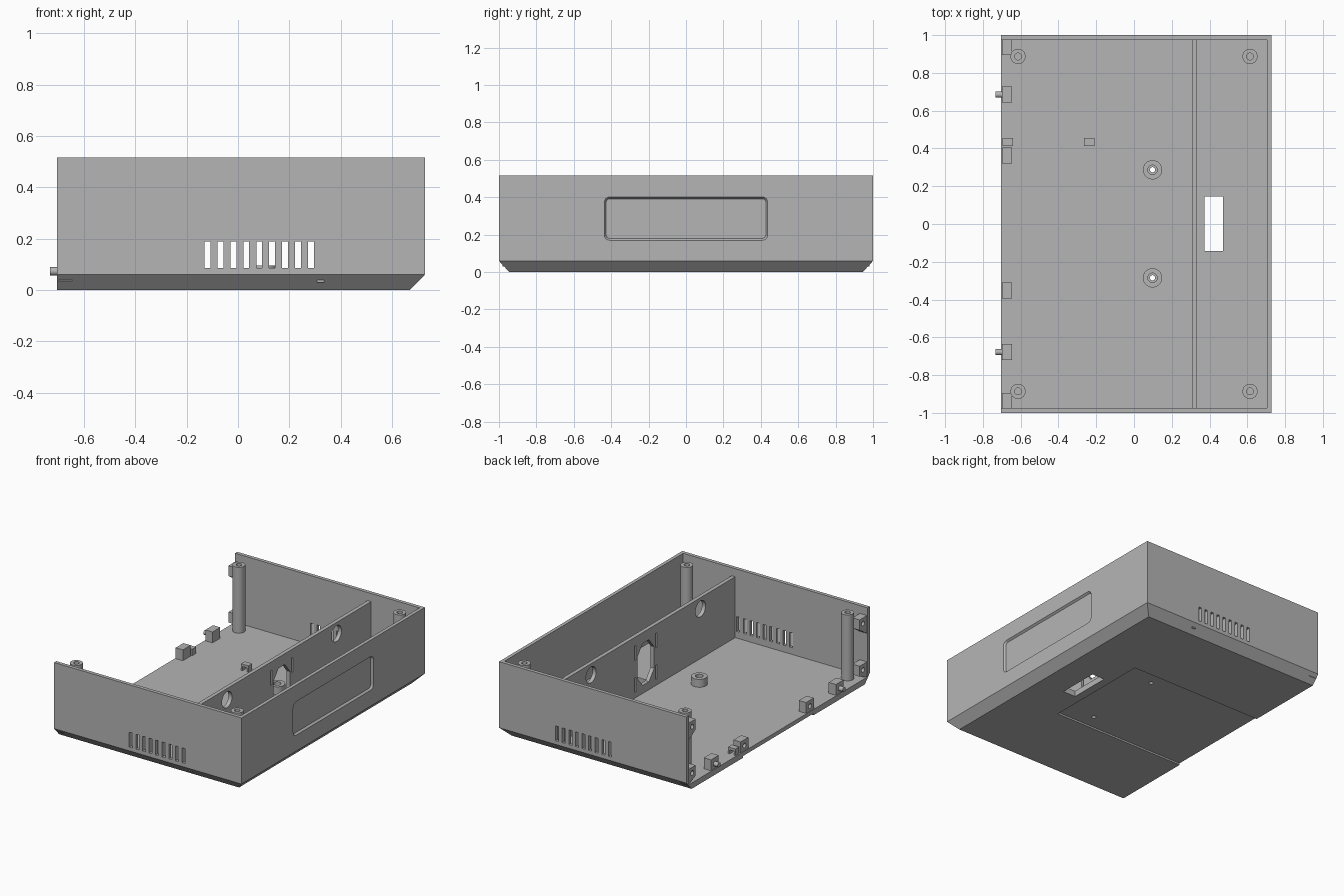
import bpy, bmesh, math
from mathutils import Vector

if "Cube" in bpy.data.objects:
    bpy.data.objects.remove(bpy.data.objects["Cube"])

grey = bpy.data.materials.new("plain grey")
grey.use_nodes = True
grey.diffuse_color = (0.46, 0.46, 0.46, 1)
grey.node_tree.nodes["Principled BSDF"].inputs["Base Color"].default_value = grey.diffuse_color


def loft(name, rings):
    """Closed solid through rings of equal point count."""
    bm = bmesh.new()
    loops = [[bm.verts.new(p) for p in ring] for ring in rings]
    n = len(loops[0])
    for a, b in zip(loops, loops[1:]):
        for i in range(n):
            j = (i + 1) % n
            bm.faces.new((a[i], a[j], b[j], b[i]))
    bm.faces.new(loops[0])
    bm.faces.new(loops[-1])
    bmesh.ops.recalc_face_normals(bm, faces=bm.faces[:])
    mesh = bpy.data.meshes.new(name)
    bm.to_mesh(mesh)
    bm.free()
    mesh.materials.append(grey)
    ob = bpy.data.objects.new(name, mesh)
    bpy.context.scene.collection.objects.link(ob)
    return ob


def rect(x0, x1, y0, y1, z):
    return [(x0, y0, z), (x1, y0, z), (x1, y1, z), (x0, y1, z)]


def box(name, x0, x1, y0, y1, z0, z1):
    return loft(name, [rect(x0, x1, y0, y1, z) for z in (z0, z1)])


def prism_x(name, profile, x0, x1):
    """Extrude a (y, z) profile along x."""
    return loft(name, [[(x, y, z) for y, z in profile] for x in (x0, x1)])


def circle(cx, cy, r, n=32):
    return [(cx + r * math.cos(math.tau * i / n), cy + r * math.sin(math.tau * i / n))
            for i in range(n)]


def rod_z(name, x, y, r, z0, z1):
    return loft(name, [[(px, py, z) for px, py in circle(x, y, r)] for z in (z0, z1)])


def rod_x(name, y, z, r, x0, x1):
    return prism_x(name, circle(y, z, r), x0, x1)


def cut(ob, *cutters):
    """Subtract each cutter and bake the result."""
    for c in cutters:
        c.hide_render = True
        mod = ob.modifiers.new("cut", "BOOLEAN")
        mod.operation, mod.solver, mod.object = "DIFFERENCE", "EXACT", c
        deps = bpy.context.evaluated_depsgraph_get()
        mesh = bpy.data.meshes.new_from_object(ob.evaluated_get(deps))
        ob.modifiers.clear()
        ob.data = mesh
        bpy.data.objects.remove(c)
    return ob


def smooth(ob):
    bpy.ops.object.select_all(action="DESELECT")
    ob.select_set(True)
    bpy.context.view_layer.objects.active = ob
    bpy.ops.object.shade_smooth_by_angle(angle=math.radians(35))


def rounded(hy, hz, r, cz):
    """Rounded rectangle as (y, z) points."""
    pts = []
    for k, (sy, sz) in enumerate(((1, 1), (-1, 1), (-1, -1), (1, -1))):
        for i in range(7):
            a = math.pi / 2 * (k + i / 6)
            pts.append((sy * (hy - r) + r * math.cos(a), cz + sz * (hz - r) + r * math.sin(a)))
    return pts


BACK, SIDE, TOP, FLOOR, IN_Y = -0.705, 0.728, 0.516, 0.04, 0.975

# Shell: chamfered tray, open on one side
shell = loft("case_shell", [rect(BACK, 0.67, -0.945, 0.945, 0),
                            rect(BACK, SIDE, -1, 1, 0.06),
                            rect(BACK, SIDE, -1, 1, TOP)])
cut(shell, box("cavity", -1, 0.704, -IN_Y, IN_Y, FLOOR, 1))
# Underside recess and floor opening
cut(shell, box("underside_recess", -1, 0.315, -0.385, 0.385, -0.1, 0.012),
    box("floor_opening", 0.374, 0.471, -0.143, 0.146, -0.1, 0.2))
# Vents through both end walls
for i in range(9):
    x = -0.119 + 0.0504 * i
    cut(shell, box("vent", x - 0.0115, x + 0.0115, -1.2, 1.2, 0.086, 0.188))
# Shallow label recess with sloped rim
recess = []
for x, inset in ((0.715, 0.010), (SIDE, 0), (0.8, 0)):
    recess.append([(x, y, z) for y, z in rounded(0.437 - inset, 0.116 - inset, 0.03 - inset, 0.286)])
cut(shell, loft("label_recess", recess))
for y in (-0.285, 0.287):
    cut(shell, rod_z("screw_hole", 0.098, y, 0.014, -0.1, 0.2))

# Inner partition with cable openings
wall = box("partition", 0.307, 0.334, -0.98, 0.98, 0.03, 0.46)
socket = [(0.035, 0.145), (0.09, 0.075), (0.09, -0.075), (0.035, -0.145)]
socket = socket + [(-y, z) for y, z in reversed(socket)]
cut(wall, prism_x("socket_hole", [(y, z + 0.24) for y, z in socket], 0.2, 0.4))
for s in (-1, 1):
    cut(wall, rod_x("cable_hole", 0.597 * s, 0.383, 0.055, 0.2, 0.4))
    for z in (0.08, 0.30):
        cut(wall, box("tie_slot", 0.2, 0.4, 0.115 * s - 0.009, 0.115 * s + 0.009, z, z + 0.1))
smooth(wall)

# Corner screw posts
for x in (-0.614, 0.614):
    for y in (-0.886, 0.887):
        post = rod_z("screw_post", x, y, 0.04, FLOOR - 0.005, 0.495)
        smooth(cut(post, rod_z("bore", x, y, 0.018, 0.3, 0.6)))

# Floor bosses
for y in (-0.285, 0.287):
    boss = rod_z("floor_boss", 0.098, y, 0.051, FLOOR - 0.005, 0.095)
    cut(boss, rod_z("through", 0.098, y, 0.014, 0, 0.2), rod_z("bore", 0.098, y, 0.025, 0.055, 0.2))
    smooth(boss)

# Panel mounting blocks along the open edge, outer pair with pins
for y, pinned in ((0.685, True), (0.362, False), (-0.352, False), (-0.678, True)):
    block = box("panel_block", -0.70, -0.645, y - 0.042, y + 0.042, FLOOR - 0.005, 0.115)
    if pinned:
        smooth(rod_x("locating_pin", y, 0.073, 0.016, -0.733, -0.66))
    else:
        smooth(cut(block, rod_x("bore", y, 0.075, 0.016, -0.8, -0.66)))

# Panel mounting blocks on the end walls, tapered below
for s in (-1, 1):
    for z in (0.10, 0.42):
        profile = [(0.98, z - 0.085), (0.895, z - 0.03), (0.895, z + 0.042), (0.98, z + 0.042)]
        block = prism_x("wall_block", [(s * y, max(h, FLOOR - 0.005)) for y, h in profile], -0.70, -0.645)
        smooth(cut(block, rod_x("bore", s * 0.932, z + 0.003, 0.016, -0.8, -0.66)))

# Cable tie loops on the floor
for x in (-0.668, -0.238):
    loop = box("tie_loop", x - 0.028, x + 0.028, 0.414, 0.455, FLOOR - 0.005, 0.085)
    cut(loop, box("tunnel", x - 0.016, x + 0.016, 0.3, 0.6, FLOOR, 0.068))
